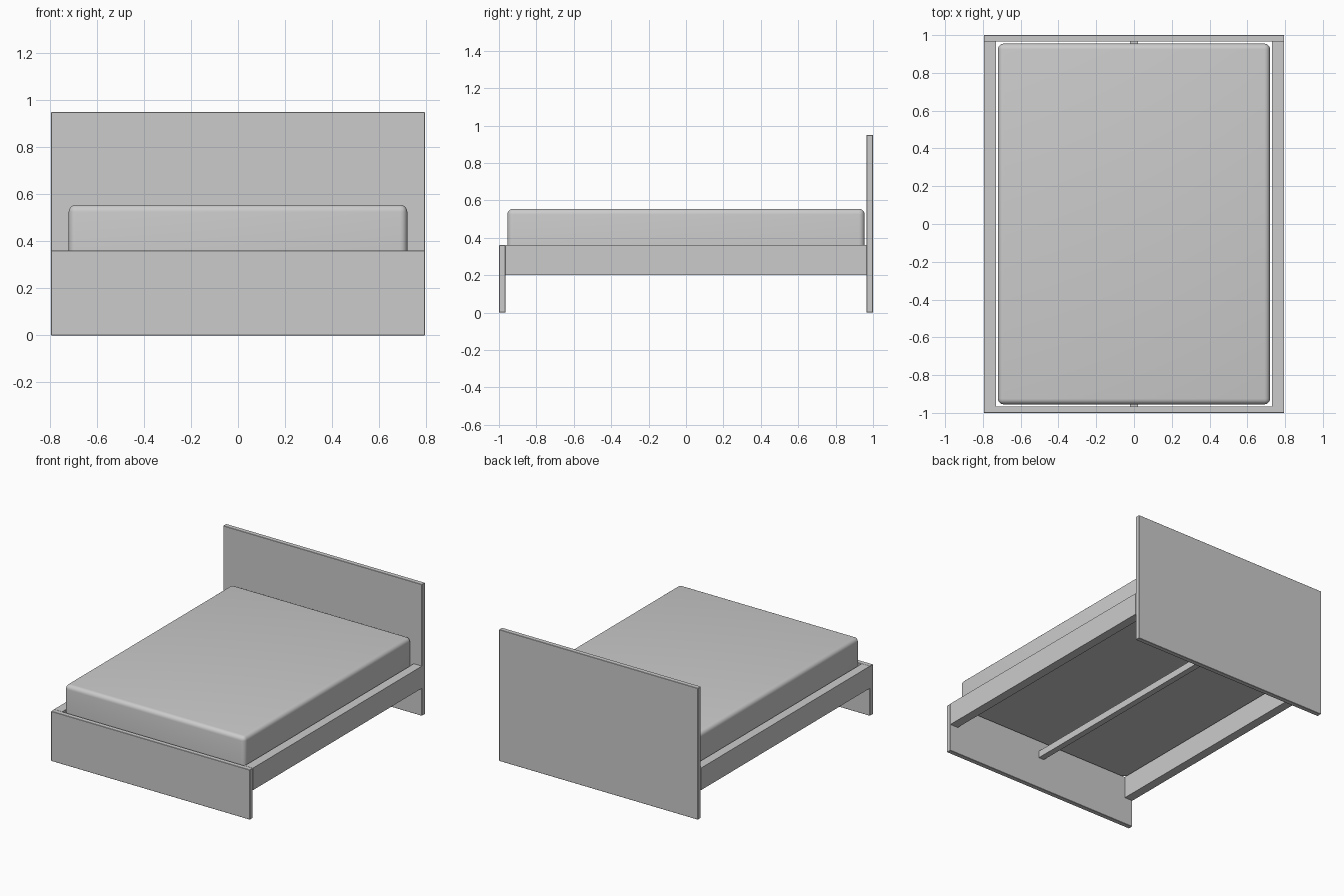
import bpy

if "Cube" in bpy.data.objects:
    bpy.data.objects.remove(bpy.data.objects["Cube"])


def box(name, x, y, z, bevel=0.0, segments=1):
    """Box from (min, max) ranges, with optional applied edge rounding."""
    centre = [(r[0] + r[1]) / 2 for r in (x, y, z)]
    bpy.ops.mesh.primitive_cube_add(size=1, location=centre)
    ob = bpy.context.object
    ob.name = name
    ob.scale = [r[1] - r[0] for r in (x, y, z)]
    bpy.ops.object.transform_apply(location=False, rotation=False, scale=True)
    if bevel:
        mod = ob.modifiers.new("rounded_edges", 'BEVEL')
        mod.width = bevel
        mod.segments = segments
        bpy.ops.object.modifier_apply(modifier=mod.name)
    return ob


W = 0.795      # half width of the frame
INNER = 0.965  # inner face of the end boards

# End boards
box("headboard", (-W, W), (INNER, 1.0), (0, 0.95), 0.002)
box("footboard", (-W, W), (-1.0, -INNER), (0, 0.36), 0.002)

# Side rails
for side, name in ((-1, "left_rail"), (1, "right_rail")):
    box(name, sorted((side * 0.73, side * W)), (-INNER, INNER), (0.2, 0.36))

# Centre support beam under the mattress
box("centre_beam", (-0.022, 0.022), (-INNER, INNER), (0.23, 0.28))

# Mattress: rounded upper edges and corners, flat underside
mattress = box("mattress", (-0.72, 0.72), (-0.955, 0.955), (0.35, 0.555))
bevel = mattress.modifiers.new("rounded_edges", 'BEVEL')
bevel.width = 0.03
bevel.segments = 5
bevel.limit_method = 'WEIGHT'
weights = mattress.data.attributes.new("bevel_weight_edge", 'FLOAT', 'EDGE')
for edge in mattress.data.edges:
    low = all(mattress.data.vertices[v].co.z < 0 for v in edge.vertices)
    weights.data[edge.index].value = 0.0 if low else 1.0
bpy.ops.object.modifier_apply(modifier=bevel.name)
bpy.ops.object.shade_smooth_by_angle()
